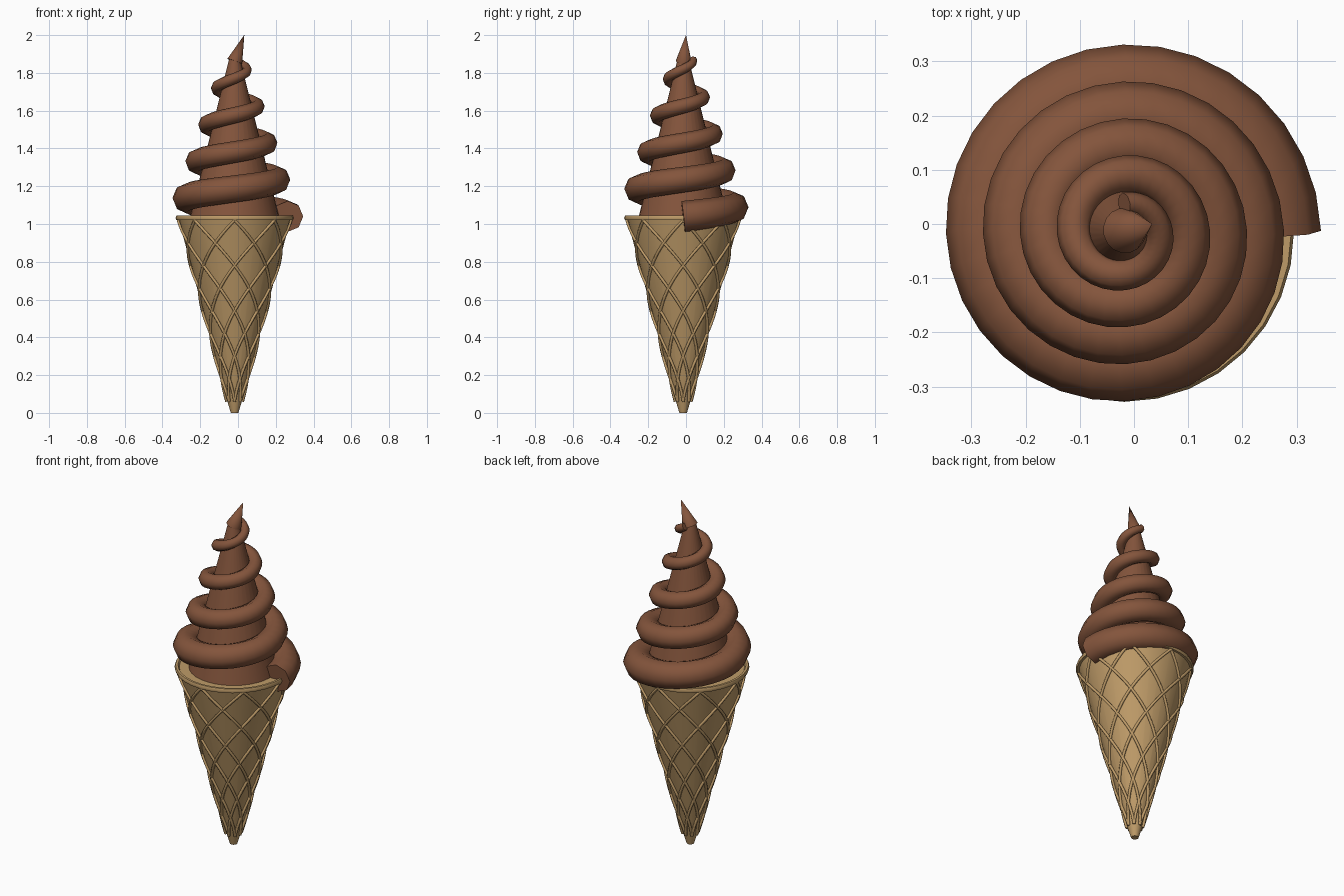
import bpy, bmesh, math
from mathutils import Vector

cube = bpy.data.objects.get("Cube")
if cube:
    bpy.data.objects.remove(cube)

AXIS = Vector((-0.018, -0.015, 0))


def material(name, color):
    m = bpy.data.materials.new(name)
    m.use_nodes = True
    m.diffuse_color = (*color, 1)
    m.node_tree.nodes["Principled BSDF"].inputs["Base Color"].default_value = (*color, 1)
    return m


wafer = material("wafer tan", (0.52, 0.33, 0.14))
chocolate = material("chocolate brown", (0.23, 0.09, 0.045))


def finish(name, bm, mat, location=AXIS, angle=50):
    bmesh.ops.recalc_face_normals(bm, faces=bm.faces)
    mesh = bpy.data.meshes.new(name)
    bm.to_mesh(mesh)
    bm.free()
    mesh.materials.append(mat)
    ob = bpy.data.objects.new(name, mesh)
    ob.location = location
    bpy.context.collection.objects.link(ob)
    bpy.ops.object.select_all(action='DESELECT')
    ob.select_set(True)
    bpy.context.view_layer.objects.active = ob
    bpy.ops.object.shade_smooth_by_angle(angle=math.radians(angle))
    return ob


def bridge(bm, a, b):
    n = len(a)
    for i in range(n):
        bm.faces.new((a[i], a[(i + 1) % n], b[(i + 1) % n], b[i]))


def lathe(name, profile, mat, sides=32):
    """Capped solid of revolution from (radius, height) pairs."""
    bm = bmesh.new()
    rings = [[bm.verts.new((r * math.cos(math.tau * i / sides),
                            r * math.sin(math.tau * i / sides), z))
              for i in range(sides)] for r, z in profile]
    for a, b in zip(rings, rings[1:]):
        bridge(bm, a, b)
    bm.faces.new(rings[0])
    bm.faces.new(rings[-1])
    return finish(name, bm, mat)


def helix_tube(bm, path, steps, sides):
    """Tube along path(t) -> (angle, distance, height, thickness), t from 0 to 1."""
    def point(t):
        a, d, z, _ = path(t)
        return Vector((d * math.cos(a), d * math.sin(a), z))
    rings = []
    for s in range(steps + 1):
        t = s / steps
        a, _, _, thick = path(t)
        tangent = (point(t + 0.001) - point(t - 0.001)).normalized()
        out = Vector((math.cos(a), math.sin(a), 0))
        out = (out - tangent * out.dot(tangent)).normalized()
        up = tangent.cross(out)
        rings.append([bm.verts.new(point(t) + thick * (out * math.cos(k) + up * math.sin(k)))
                      for k in (math.tau * i / sides for i in range(sides))])
    for a, b in zip(rings, rings[1:]):
        bridge(bm, a, b)
    bm.faces.new(rings[0])
    bm.faces.new(rings[-1])


# Wafer cone and its rolled rim
CONE_TOP = 1.03
lathe("wafer_cone", [(0.02, 0), (0.038, 0.06), (0.298, CONE_TOP)], wafer)
lathe("cone_rim", [(0.295, 1.02), (0.308, 1.02), (0.313, 1.032),
                   (0.308, 1.044), (0.295, 1.044), (0.288, 1.032)], wafer)

# Crossed wafer ridges, half a turn each way
bm = bmesh.new()
for direction in (1, -1):
    for n in range(8):
        start = math.tau * n / 8

        def ridge(t):
            return (start + direction * math.pi * t, 0.042 + 0.256 * t,
                    0.06 + 0.96 * t, 0.008)
        helix_tube(bm, ridge, 40, 6)
finish("wafer_ridges", bm, wafer, angle=65)

# Inner core of the ice cream
lathe("ice_cream_core", [(0.245, 1.0), (0.03, 1.87)], chocolate)

# Tapering swirl
TURNS = 4.25


def swirl(t):
    n = TURNS * t
    return (math.tau * n, 0.281 - 0.054 * n, 1.04 + 0.195 * n, 0.082 - 0.0142 * n)


bm = bmesh.new()
helix_tube(bm, swirl, 136, 8)
finish("ice_cream_swirl", bm, chocolate)

# Leaning pointed tip
bm = bmesh.new()
bmesh.ops.create_cone(bm, cap_ends=True, segments=16, radius1=0.042, radius2=0, depth=0.15)
base, apex = Vector((-0.017, -0.012, 1.862)), Vector((0.033, 0.0, 2.0))
tip = finish("ice_cream_tip", bm, chocolate, (base + apex) / 2)
tip.rotation_euler = (apex - base).to_track_quat('Z', 'Y').to_euler()
